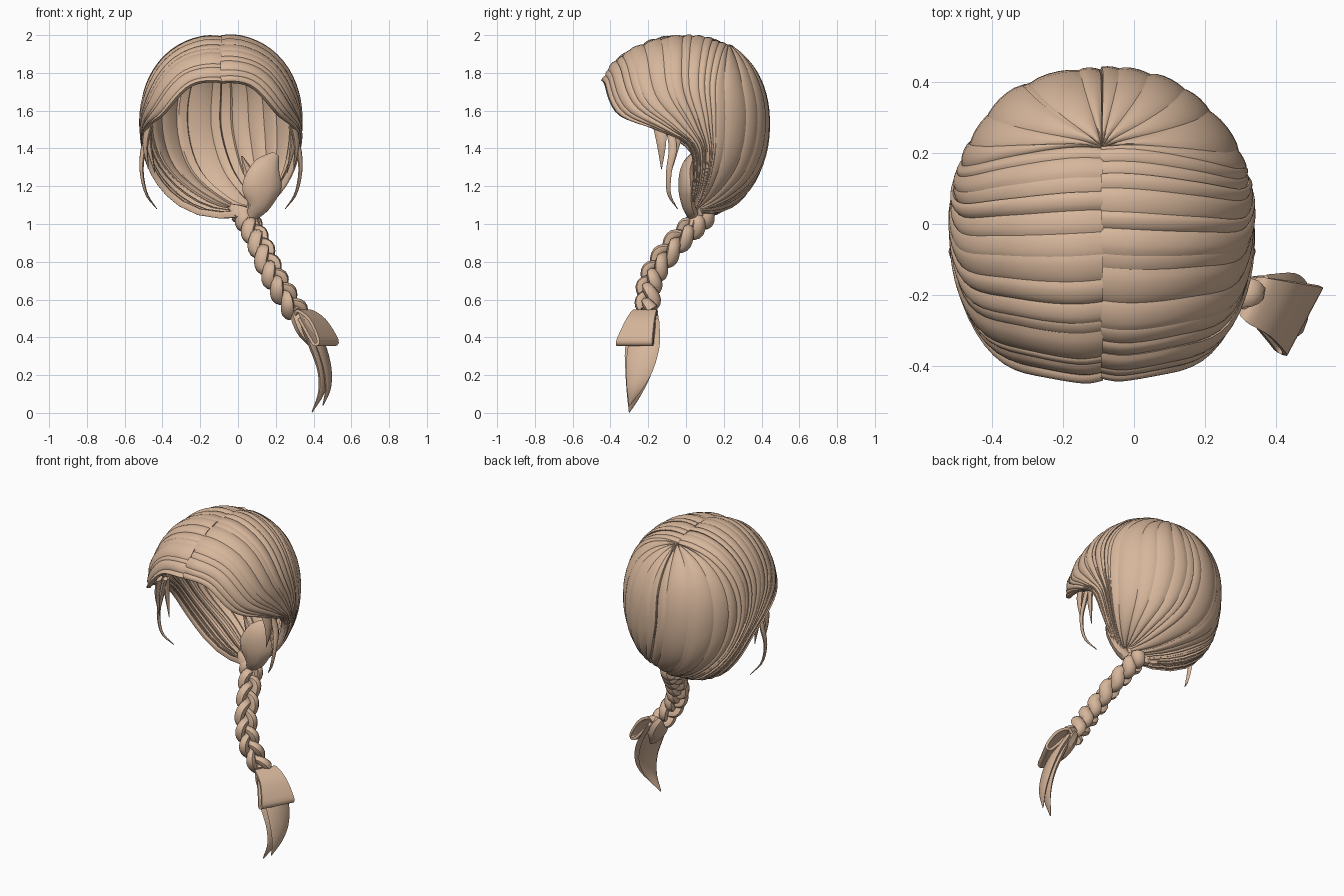
import bpy, bmesh, math, random
from mathutils import Vector

if "Cube" in bpy.data.objects:
    bpy.data.objects.remove(bpy.data.objects["Cube"])

random.seed(4)
hair = bpy.data.materials.new("tan_hair")
hair.diffuse_color = (0.68, 0.47, 0.33, 1)
hair.use_nodes = True
hair.node_tree.nodes["Principled BSDF"].inputs["Base Color"].default_value = hair.diffuse_color
CX = -0.09                               # middle of the head
CENTRE = Vector((CX, 0, 1.53))


def spline(pts, t):
    """Catmull-Rom through points of any dimension, t in 0..1."""
    p = [Vector(q) for q in pts]
    s = min(max(t, 0), 1) * (len(p) - 1)
    i = min(int(s), len(p) - 2)
    f = s - i
    b, c = p[i], p[i + 1]
    a = p[i - 1] if i > 0 else b * 2 - c
    d = p[i + 2] if i + 2 < len(p) else c * 2 - b
    return 0.5 * (2 * b + (c - a) * f + (2 * a - 5 * b + 4 * c - d) * f * f
                  + (3 * b - a - 3 * c + d) * f ** 3)


def loft(bm, rings):
    """Closed skin over a list of rings."""
    vs = [[bm.verts.new(p) for p in r] for r in rings]
    n = len(vs[0])
    for r, q in zip(vs, vs[1:]):
        for j in range(n):
            bm.faces.new((r[j], r[(j + 1) % n], q[(j + 1) % n], q[j]))
    bm.faces.new(vs[0][::-1])
    bm.faces.new(vs[-1])


def finish(name, bm, angle=35):
    bmesh.ops.recalc_face_normals(bm, faces=bm.faces)
    me = bpy.data.meshes.new(name)
    bm.to_mesh(me)
    bm.free()
    me.materials.append(hair)
    ob = bpy.data.objects.new(name, me)
    bpy.context.collection.objects.link(ob)
    bpy.ops.object.select_all(action='DESELECT')
    ob.select_set(True)
    bpy.context.view_layer.objects.active = ob
    bpy.ops.object.shade_smooth_by_angle(angle=math.radians(angle))


def lock(bm, pts, wide, steps=14, sides=8):
    """Flattened lock; points are x, y, z, half width, half thickness."""
    rings = []
    for k in range(steps + 1):
        t = k / steps
        p = spline(pts, t)
        tan = (spline(pts, t + .02).xyz - spline(pts, t - .02).xyz).normalized()
        w = Vector(wide)
        w = (w - tan * w.dot(tan)).normalized()
        n = tan.cross(w)
        rings.append([p.xyz + w * max(p[3], .002) * math.cos(a) + n * max(p[4], .002) * math.sin(a)
                      for a in (2 * math.pi * j / sides for j in range(sides))])
    loft(bm, rings)


def on_head(p):
    """Push a point radially on to the rounded head form; p is relative to its centre."""
    rx, ry = .43, (.505 if p.y < 0 else .445)
    rz = .475 if p.z > 0 else .505
    e = 2.2
    m = (abs(p.x / rx) ** e + abs(p.y / ry) ** e + abs(p.z / rz) ** e) ** (1 / e)
    return p / m


# Guide lines over each half: front hairline, crown side, back middle (outward, y, z)
TOP_FRONT = [(0, -.44, 1.755), (.16, -.43, 1.735), (.31, -.36, 1.58), (.41, -.17, 1.50)]
TOP_SIDE = [(0, .22, 1.95), (.25, .20, 1.90), (.38, .17, 1.75), (.42, .17, 1.55)]
TOP_BACK = [(0, .22, 1.95), (0, .34, 1.83), (0, .41, 1.70), (0, .44, 1.50)]
LOW = {
    1: ([(.42, 0, 1.42), (.37, .04, 1.27), (.24, .02, 1.09)],
        [(.40, .16, 1.38), (.33, .12, 1.22), (.22, .06, 1.09)],
        [(.06, .40, 1.29), (.15, .27, 1.15), (.20, .09, 1.08)]),
    -1: ([(.42, .02, 1.38), (.30, .10, 1.15), (-.10, .03, 1.03)],
         [(.39, .23, 1.34), (.17, .27, 1.12), (-.15, .08, 1.04)],
         [(-.06, .40, 1.29), (-.15, .27, 1.15), (-.20, .09, 1.08)]),
}
CROWN = .7


def head_point(side, u, t):
    keys = [a + b for a, b in zip((TOP_FRONT, TOP_SIDE, TOP_BACK), LOW[side])]
    if u < CROWN:
        a, b, f = keys[0], keys[1], u / CROWN
    else:
        a, b, f = keys[1], keys[2], (u - CROWN) / (1 - CROWN)
    p = spline(a, t).lerp(spline(b, t), f)
    return on_head(Vector((side * p.x, p.y, p.z - CENTRE.z)))


# Cap of overlapping strands, combed from the parting to the braid
STRANDS, STEPS, ACROSS = 20, 30, 6
for side, name in ((1, "right_cap_hair"), (-1, "left_cap_hair")):
    bm = bmesh.new()
    cuts = [(i + (random.uniform(-.3, .3) if 0 < i < STRANDS else 0)) / STRANDS
            for i in range(STRANDS + 1)]
    for lo, hi in zip(cuts, cuts[1:]):
        pad = (hi - lo) * .16
        lift, tilt = random.uniform(-.008, .010), random.choice((-.022, .018, .026))
        rings = []
        for k in range(STEPS + 1):
            t = (k / STEPS) ** 1.25
            dip = -.022 * max(0, 1 - t / .06) ** 2
            outer, inner = [], []
            for j in range(ACROSS + 1):
                w = j / ACROSS
                u = min(max(lo - pad + (hi - lo + 2 * pad) * w, 0), 1)
                p = head_point(side, u, t)
                bow = math.sin(math.pi * w) ** .6 if 0 < j < ACROSS else 0
                outer.append(CENTRE + p * (.975 + .023 * bow + lift + dip + tilt * (w - .5)))
                if 0 < j < ACROSS and j % 2:
                    inner.append(CENTRE + p * (.948 - .010 * bow + lift + dip + tilt * (w - .5)))
            # first ring reaches just past the parting so both halves meet
            if k == 0:
                outer = [q - Vector((side * .003, 0, 0)) for q in outer]
                inner = [q - Vector((side * .003, 0, 0)) for q in inner]
            rings.append(outer + inner[::-1])
        loft(bm, rings)
    finish(name, bm, 40)

# Loose wisps in front of both ears
bm = bmesh.new()
for s in (1, -1):
    for pts in (
        [(.37, -.09, 1.52, .02, .015), (.41, -.07, 1.40, .022, .014), (.42, -.09, 1.28, .016, .010),
         (.395, -.09, 1.16, .011, .007), (.34, -.045, 1.08, .002, .002)],
        [(.38, -.14, 1.54, .04, .018), (.40, -.13, 1.42, .025, .014),
         (.385, -.13, 1.29, .002, .002)],
        [(.39, -.05, 1.50, .04, .018), (.38, -.06, 1.41, .025, .014),
         (.35, -.08, 1.27, .002, .002)]):
        lock(bm, [(CX + s * p[0],) + p[1:] for p in pts], (.3 * s, 1, 0), 14, 6)
finish("ear_wisps", bm, 50)

# Gathered lock above the braid
bm = bmesh.new()
lock(bm, [(.20, .04, 1.37, .02, .01), (.15, .01, 1.29, .08, .035), (.125, .005, 1.19, .105, .042),
          (.11, .015, 1.10, .065, .035), (.07, .04, 1.04, .03, .03)], (1, .2, 0), 14, 10)
lock(bm, [(.02, .03, 1.36, .004, .004), (.06, .04, 1.26, .03, .015), (.08, .04, 1.15, .03, .02),
          (.06, .05, 1.06, .02, .02)], (1, .3, 0), 10, 6)
lock(bm, [(-.04, .08, 1.09, .02, .02), (.01, .06, 1.06, .045, .04), (.06, .05, 1.03, .05, .04),
          (.10, .03, .98, .02, .02)], (.3, .3, 1), 10, 8)
finish("gathered_lock", bm, 40)

# Three-strand braid
LINE = [(.03, .10, 1.05), (.07, .03, .98), (.12, -.07, .88), (.17, -.16, .76),
        (.23, -.20, .65), (.31, -.20, .53)]
bm = bmesh.new()
for s in range(3):
    path = []
    for k in range(49):
        t = k / 48
        c = spline(LINE, t)
        tan = (spline(LINE, t + .02) - spline(LINE, t - .02)).normalized()
        n = Vector((.7, -.7, .1))
        n = (n - tan * n.dot(tan)).normalized()
        w = tan.cross(n)
        a = 2 * math.pi * (2.4 * t + s / 3)
        r = .042 - .006 * t
        fat = .65 + .35 * abs(math.sin(a))
        q = c + w * r * math.sin(a) + n * .024 * math.sin(2 * a)
        path.append((*q, .040 * fat, .031 * fat))
    lock(bm, path, (.7, -.7, .1), 60, 8)
finish("braid", bm, 50)

# Ribbon loop folded over the braid end
W = Vector((.47, .88, 0))
LOOP = [(.325, -.20, .52, .055), (.35, -.215, .54, .07), (.42, -.24, .49, .085),
        (.475, -.27, .385, .107), (.455, -.268, .362, .107), (.42, -.25, .40, .09),
        (.35, -.21, .50, .06)]
bm = bmesh.new()
rings = []
for k in range(25):
    t = k / 24
    p = spline(LOOP, t)
    tan = (spline(LOOP, t + .02).xyz - spline(LOOP, t - .02).xyz).normalized()
    n = tan.cross(W).normalized() * .008
    c, w = p.xyz, W * p[3]
    rings.append([c - w - n, c - n, c + w - n, c + w + n, c + n, c - w + n])
loft(bm, rings)
finish("ribbon_loop", bm, 40)

# Knot at the end of the braid
bm = bmesh.new()
lock(bm, [(.29, -.20, .56, .03, .025), (.325, -.20, .50, .06, .04), (.355, -.205, .43, .06, .035),
          (.39, -.21, .36, .025, .015)], (.47, .88, 0), 10, 8)
finish("braid_knot", bm, 40)

# Loose tail below the ribbon
bm = bmesh.new()
lock(bm, [(.34, -.20, .50, .05, .02), (.40, -.23, .37, .09, .024), (.445, -.25, .23, .075, .02),
          (.44, -.275, .11, .042, .014), (.392, -.30, .004, .003, .003)], (.25, 1, 0), 16, 8)
lock(bm, [(.36, -.19, .50, .05, .02), (.43, -.22, .37, .085, .02), (.47, -.245, .24, .075, .016),
          (.475, -.275, .13, .042, .012), (.45, -.30, .04, .003, .003)], (.25, 1, 0), 16, 8)
finish("braid_tail", bm, 40)
